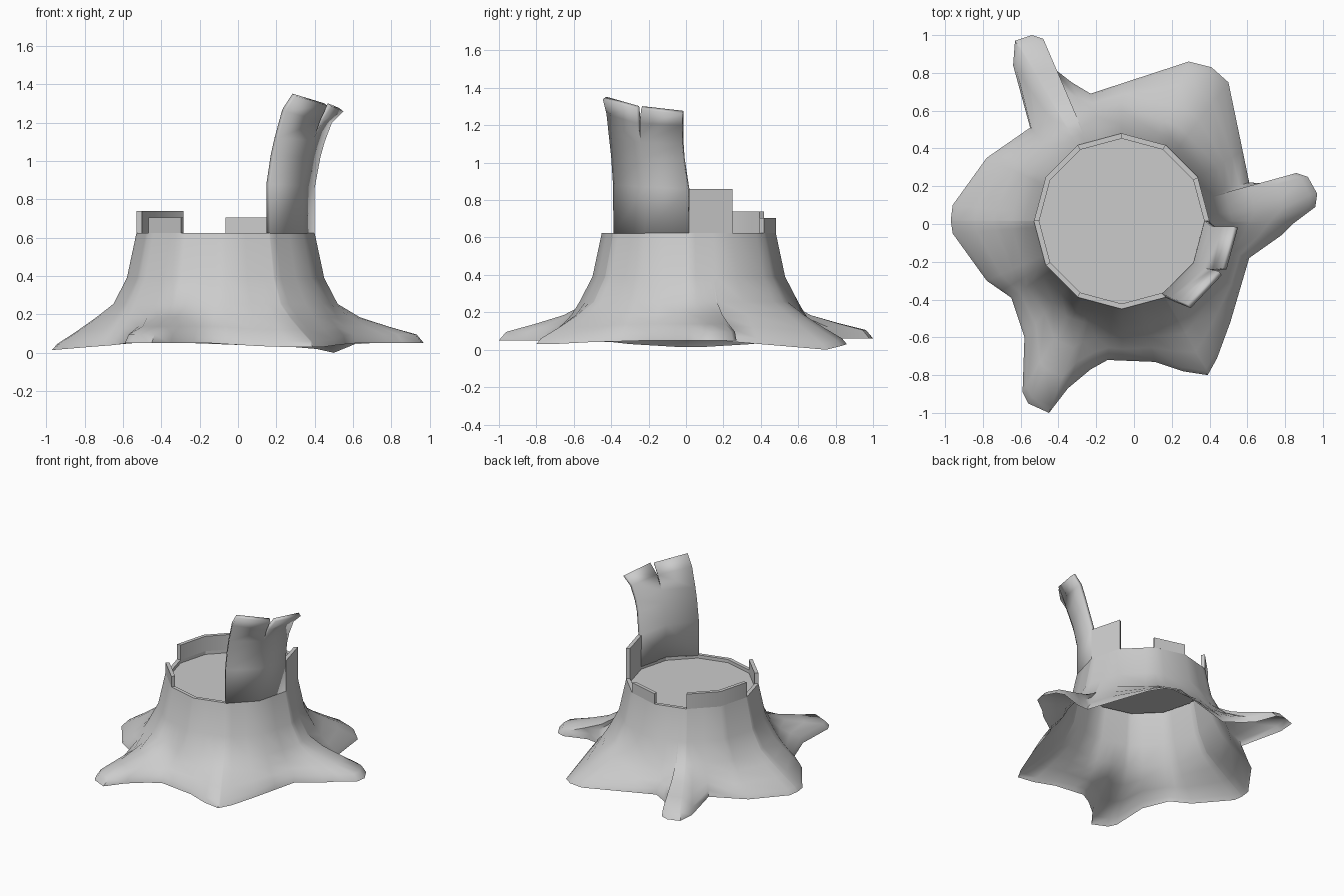
import bpy, bmesh
from math import sin, cos, atan2, radians, degrees, hypot, pi

if "Cube" in bpy.data.objects:
    bpy.data.objects.remove(bpy.data.objects["Cube"])

CX, CY, R, RI = -0.065, 0.015, 0.465, 0.437
RIM_Z, DISC_Z = 0.625, 0.60


def make(name, verts, faces, smooth=None):
    me = bpy.data.meshes.new(name)
    me.from_pydata(verts, [], faces)
    me.update()
    ob = bpy.data.objects.new(name, me)
    bpy.context.collection.objects.link(ob)
    if smooth:
        me.polygons.foreach_set("use_smooth", [True] * len(me.polygons))
        me.set_sharp_from_angle(angle=radians(smooth))
    return ob


def polar(r, deg, z):
    a = radians(deg)
    return (CX + r * cos(a), CY + r * sin(a), z)


# Flared trunk: outer hem (x, y, z), clockwise seen from above
hem = [(.97, .16, .05), (.96, .09, .05), (.84, 0, .05), (.78, -.06, .05), (.61, -.18, .05),
       (.51, -.52, .04), (.44, -.71, .03), (.39, -.8, .03), (.26, -.78, .03), (.11, -.73, .035),
       (-.14, -.72, .05), (-.23, -.77, .05), (-.35, -.87, .05), (-.45, -1, .05), (-.56, -.95, .05),
       (-.59, -.89, .05), (-.58, -.6, .05), (-.65, -.39, .04), (-.78, -.3, .03), (-.96, -.05, .015),
       (-.97, .02, .015), (-.96, .1, .015), (-.78, .35, .03), (-.55, .51, .05), (-.64, .84, .06),
       (-.63, .97, .06), (-.54, 1, .06), (-.48, .98, .06), (-.42, .82, .06), (-.33, .75, .055),
       (-.23, .69, .05), (.29, .86, .03), (.41, .83, .02), (.5, .75, 0), (.61, .22, .045),
       (.69, .215, .05), (.86, .27, .05), (.92, .25, .05)]
hem.reverse()

# add the twelve rim corners' rays to the hem
rays = []
for p, q in zip(hem, hem[1:] + hem[:1]):
    a = degrees(atan2(p[1] - CY, p[0] - CX)) % 360
    b = degrees(atan2(q[1] - CY, q[0] - CX)) % 360
    if b < a - 180:
        b += 360
    rays.append(p)
    for k in range(0, 391, 30):
        if a + .3 < k < b - .3:
            d = (cos(radians(k)), sin(radians(k)))
            cp = d[0] * (p[1] - CY) - d[1] * (p[0] - CX)
            cq = d[0] * (q[1] - CY) - d[1] * (q[0] - CX)
            t = cp / (cp - cq)
            rays.append(tuple(p[i] + t * (q[i] - p[i]) for i in range(3)))

verts, faces, ROWS = [], [], 7
for x, y, z in rays:
    a = degrees(atan2(y - CY, x - CX)) % 360
    rim = R * cos(pi / 12) / cos(radians(a % 30 - 15))
    L = hypot(x - CX, y - CY) - rim
    s = L - .12
    lip = z + (.045 if z > .045 else .03)
    prof = [(0, RIM_Z), (.05, .39), (.12, .255), (.12 + .28 * s, .185),
            (.12 + .6 * s, .09 + lip * .5), (.12 + .92 * s, lip), (L, z)]
    verts += [polar(rim + dr, a, h) for dr, h in prof]
n = len(rays)
for i in range(n):
    j = (i + 1) % n
    for k in range(ROWS - 1):
        faces.append((i * ROWS + k, i * ROWS + k + 1, j * ROWS + k + 1, j * ROWS + k))
make("trunk", verts, faces, 50)

# Cut surface
make("cut_top", [polar(RI, 30 * i, DISC_Z) for i in range(12)], [tuple(range(12))])

# Narrow bark rim around the cut
verts, faces = [], []
for i in range(12):
    verts += [polar(R, 30 * i, RIM_Z), polar(RI, 30 * i, RIM_Z), polar(RI, 30 * i, DISC_Z)]
    a, b = 3 * i, 3 * ((i + 1) % 12)
    faces += [(a, b, b + 1, a + 1), (a + 1, b + 1, b + 2, a + 2)]
make("bark_rim", verts, faces)

# Raised bark pieces: start angle, end angle, top height
for idx, (a0, a1, h) in enumerate([(0, 30, .86), (60, 90, .705), (120, 180, .74), (210, 240, .705)]):
    verts, faces = [], []
    steps = (a1 - a0) // 30
    for s in range(steps + 1):
        a = a0 + 30 * s
        verts += [polar(R, a, RIM_Z), polar(R, a, h), polar(RI, a, h), polar(RI, a, RIM_Z)]
    for s in range(steps):
        o = 4 * s
        faces += [(o + k, o + 4 + k, o + 5 + k, o + 1 + k) for k in range(3)]
    e = 4 * steps
    faces += [(0, 1, 2, 3), (e + 3, e + 2, e + 1, e)]
    make("bark_piece_%d" % (idx + 1), verts, faces, 35)

# Tall splinter: two panels that part at the top
left = [(.168, -.388, .62), (.168, -.39, .88), (.19, -.4, 1.03), (.21, -.41, 1.12),
        (.248, -.425, 1.26), (.3, -.445, 1.34)]
mid = [(.338, -.218, .62), (.338, -.22, .87), (.365, -.235, 1.02), (.393, -.247, 1.11)]
mid_left = mid + [(.428, -.262, 1.21), (.465, -.27, 1.29)]
mid_right = mid + [(.44, -.247, 1.21), (.49, -.24, 1.285)]
right = [(.4, .015, .62), (.4, .01, .86), (.43, -.015, 1.02), (.452, -.02, 1.1),
         (.49, -.02, 1.2), (.55, -.02, 1.26)]
verts, faces = [], []
for a, b in ((left, mid_left), (mid_right, right)):
    o = len(verts)
    verts += a + b
    faces += [(o + k, o + 6 + k, o + 7 + k, o + 1 + k) for k in range(5)]
ob = make("splinter", verts, faces)
bm = bmesh.new()
bm.from_mesh(ob.data)
bmesh.ops.remove_doubles(bm, verts=bm.verts, dist=.0005)
bm.to_mesh(ob.data)
bm.free()
ob.data.polygons.foreach_set("use_smooth", [True] * len(ob.data.polygons))
ob.data.set_sharp_from_angle(angle=radians(50))
mod = ob.modifiers.new("thickness", 'SOLIDIFY')
mod.thickness = .028
mod.offset = -1
